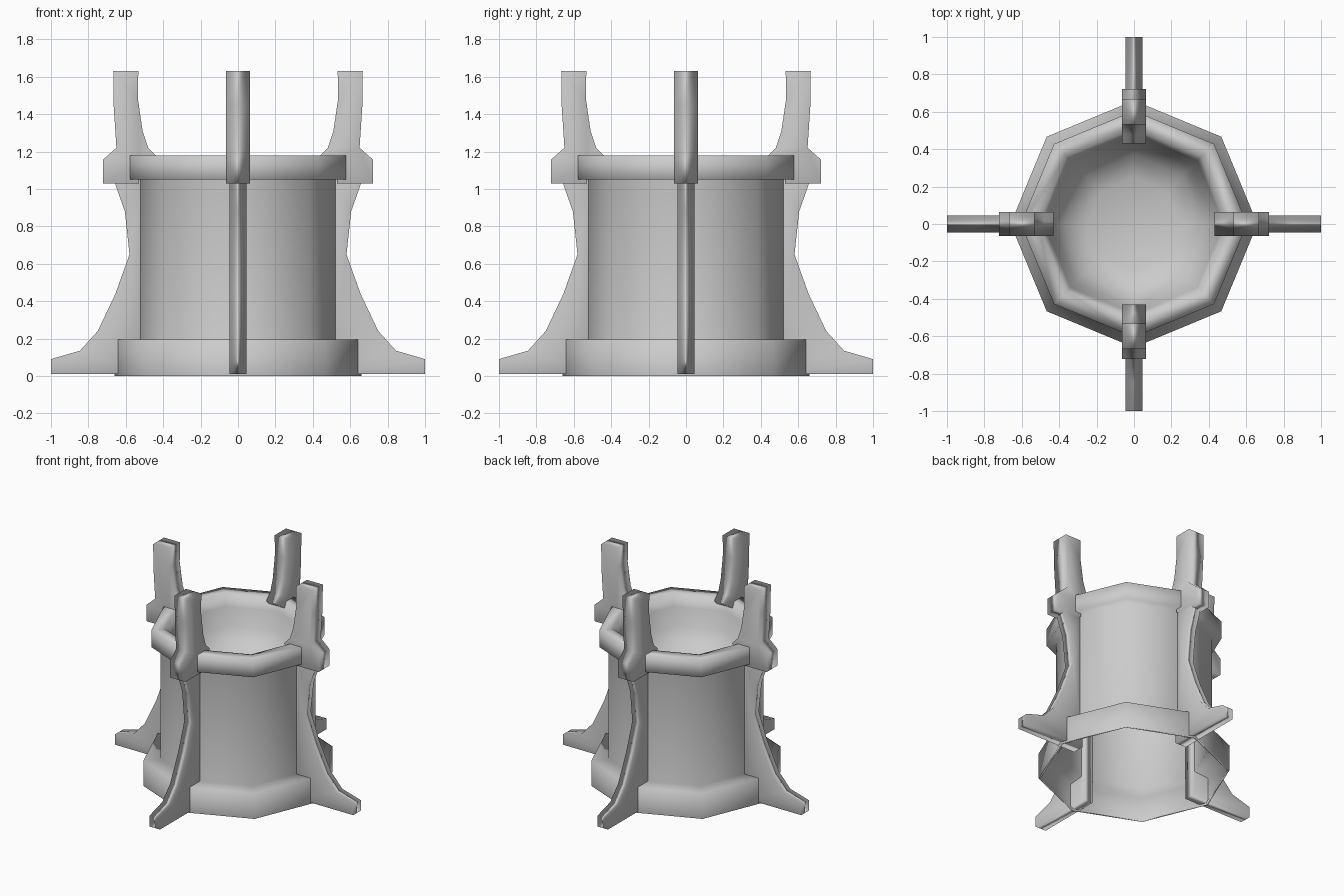
import bpy, bmesh, math
from mathutils import Matrix

cube = bpy.data.objects.get("Cube")
if cube:
    bpy.data.objects.remove(cube)

grey = bpy.data.materials.new("plain_grey")
grey.use_nodes = True
tone = (0.6, 0.6, 0.6, 1)
grey.diffuse_color = tone
grey.node_tree.nodes["Principled BSDF"].inputs["Base Color"].default_value = tone


def finish(name, bm):
    """Make a smooth object whose shading follows its largest faces."""
    bmesh.ops.recalc_face_normals(bm, faces=bm.faces[:])
    for face in bm.faces:
        face.smooth = True
    mesh = bpy.data.meshes.new(name)
    bm.to_mesh(mesh)
    bm.free()
    mesh.materials.append(grey)
    obj = bpy.data.objects.new(name, mesh)
    bpy.context.collection.objects.link(obj)
    obj.modifiers.new("Soft shading", "WEIGHTED_NORMAL")
    return obj


def lathe(name, profile, sides=8):
    """Revolve (radius, height) points; both ends lie on the axis."""
    bm = bmesh.new()
    rings = []
    for r, z in profile:
        if r == 0:
            rings.append([bm.verts.new((0, 0, z))] * sides)
        else:
            angles = [i * math.tau / sides for i in range(sides)]
            rings.append([bm.verts.new((r * math.cos(a), r * math.sin(a), z)) for a in angles])
    for low, high in zip(rings, rings[1:]):
        for i in range(sides):
            j = (i + 1) % sides
            corners = dict.fromkeys((low[i], low[j], high[j], high[i]))
            bm.faces.new(list(corners))
    return finish(name, bm)


def plate(name, outline, half_width, angle):
    """Extrude a (radius, height) outline sideways and turn it about z."""
    bm = bmesh.new()
    face = bm.faces.new([bm.verts.new((r, -half_width, z)) for r, z in outline])
    moved = bmesh.ops.extrude_face_region(bm, geom=[face])["geom"]
    verts = [v for v in moved if isinstance(v, bmesh.types.BMVert)]
    bmesh.ops.translate(bm, verts=verts, vec=(0, 2 * half_width, 0))
    bmesh.ops.rotate(bm, verts=bm.verts[:], matrix=Matrix.Rotation(angle, 3, "Z"))
    return finish(name, bm)


# Octagonal tub: bowl, flat rim, thin wall, base band, hollow underside
lathe("tub", [
    (0, 0.79), (0.25, 0.8), (0.37, 0.85), (0.44, 0.96), (0.48, 1.09), (0.51, 1.18),
    (0.605, 1.18), (0.605, 1.05), (0.54, 1.05), (0.54, 0.195),
    (0.66, 0.195), (0.66, 0), (0.645, 0), (0.645, 0.18),
    (0.525, 0.19), (0.525, 0.64), (0.46, 0.72), (0.36, 0.76), (0, 0.77),
])

# Flared leg and the post clamped over the rim
leg = [
    (0.5, 0.01), (1, 0.01), (1, 0.09), (0.845, 0.135), (0.75, 0.24),
    (0.655, 0.44), (0.58, 0.65), (0.605, 0.88), (0.665, 1.05), (0.5, 1.05),
]
post = [
    (0.53, 1.03), (0.723, 1.03), (0.723, 1.155), (0.65, 1.22), (0.665, 1.45),
    (0.667, 1.63), (0.533, 1.63), (0.535, 1.48), (0.51, 1.31),
    (0.48, 1.22), (0.43, 1.17), (0.46, 1.14), (0.53, 1.14),
]
for i, side in enumerate(("left", "back", "right", "front")):
    plate(side + "_leg", leg, 0.045, i * math.pi / 2)
    plate(side + "_post", post, 0.065, i * math.pi / 2)
